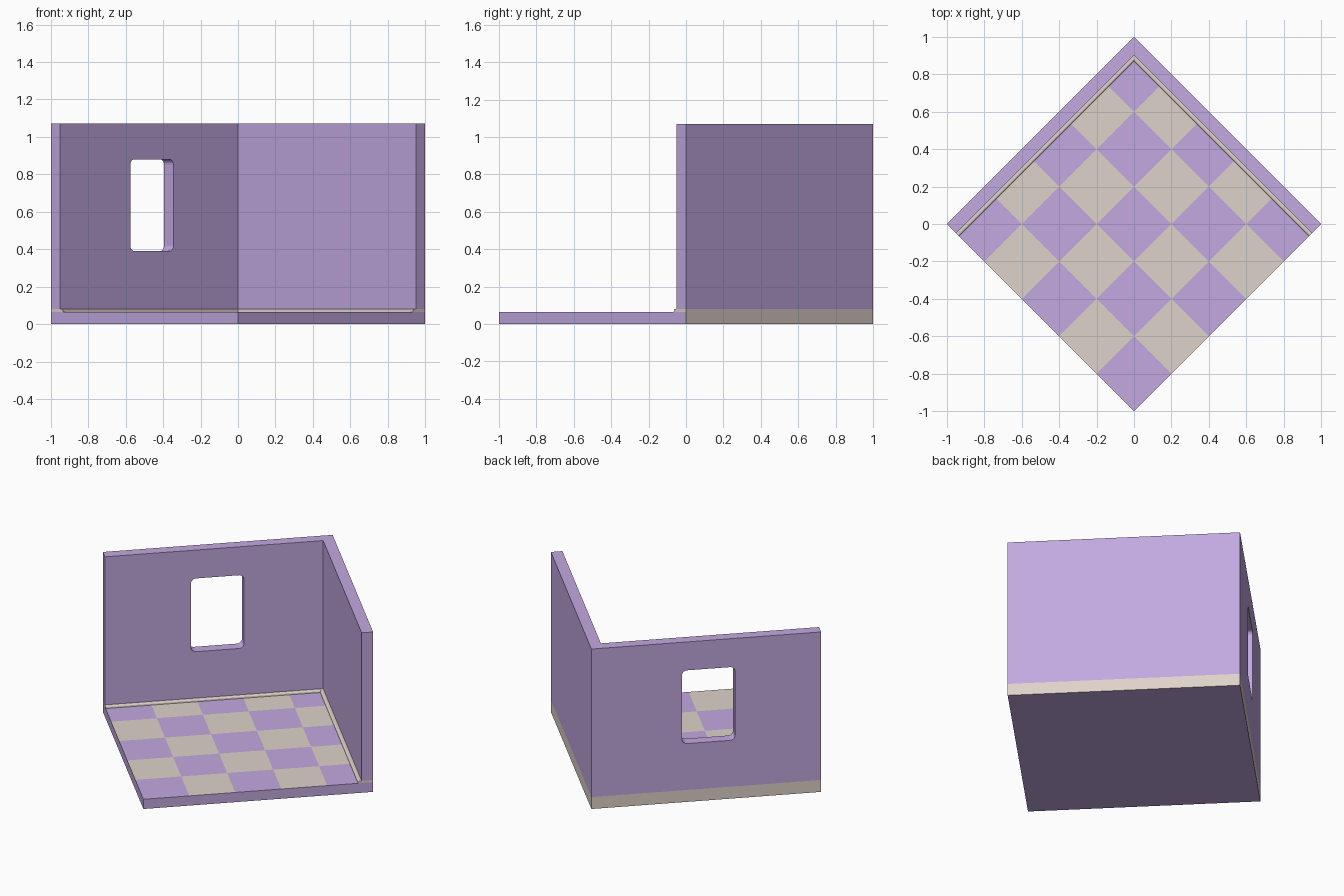
import bpy, bmesh, math
from mathutils import Matrix

if "Cube" in bpy.data.objects:
    bpy.data.objects.remove(bpy.data.objects["Cube"])

H = math.sqrt(0.5)          # half the side of the square room
T = 0.0707                  # wall thickness
FLOOR, BASE, TOP = 0.065, 0.08, 1.07
TURN = Matrix.Rotation(math.radians(45), 4, 'Z')   # room stands on a diagonal


def material(name, rgb):
    m = bpy.data.materials.new(name)
    m.diffuse_color = (*rgb, 1.0)
    m.use_nodes = True
    m.node_tree.nodes["Principled BSDF"].inputs["Base Color"].default_value = m.diffuse_color
    return m


purple = material("lilac", (0.54, 0.395, 0.75))
beige = material("warm beige", (0.73, 0.645, 0.585))


def finish(name, bm, mats):
    bmesh.ops.recalc_face_normals(bm, faces=bm.faces[:])
    bm.transform(TURN)
    me = bpy.data.meshes.new(name)
    bm.to_mesh(me)
    bm.free()
    for m in mats:
        me.materials.append(m)
    ob = bpy.data.objects.new(name, me)
    bpy.context.collection.objects.link(ob)
    return ob


def corner_sweep(name, profile, mat):
    """Sweep (distance inwards from wall face, height) round the back corner."""
    bm = bmesh.new()
    rows = []
    for d, z in profile:
        a = H - T - d
        rows.append([bm.verts.new(p) for p in ((-H, a, z), (a, a, z), (a, -H, z))])
    n = len(rows)
    for i in range(n):
        r, s = rows[i], rows[(i + 1) % n]
        for k in range(2):
            bm.faces.new((r[k], r[k + 1], s[k + 1], s[k]))
    for k in (0, 2):
        bm.faces.new([r[k] for r in rows])
    return finish(name, bm, [mat])


# Floor slab: 5 x 5 checkered top, beige on the two back sides
bm = bmesh.new()
bmesh.ops.create_grid(bm, x_segments=5, y_segments=5, size=H,
                      matrix=Matrix.Translation((0, 0, FLOOR)))
ext = bmesh.ops.extrude_face_region(bm, geom=bm.faces[:], use_keep_orig=True)
for g in ext["geom"]:
    if isinstance(g, bmesh.types.BMVert):
        g.co.z = 0.0
bmesh.ops.recalc_face_normals(bm, faces=bm.faces[:])
tile = 2 * H / 5
for f in bm.faces:
    c = f.calc_center_median()
    if c.z > FLOOR - 0.001:
        i, j = int((c.x + H) // tile), int((c.y + H) // tile)
        f.material_index = (i + j) % 2
    elif c.z > 0.001:
        f.material_index = int(max(c.x, c.y) > H - 0.001)
finish("checkered_floor", bm, [purple, beige])

# Beige base course with a rounded skirting lip inside
corner_sweep("skirting", [(-T, FLOOR), (-T, BASE), (0, BASE), (0.014, BASE),
                          (0.018, 0.078), (0.021, 0.074), (0.022, FLOOR)], beige)

# Two back walls
walls = corner_sweep("walls", [(-T, BASE), (-T, TOP), (0, TOP), (0, BASE)], purple)

# Window opening with rounded corners, cut through the left wall
bm = bmesh.new()
u0, u1, z0, z1, r = -0.177, 0.149, 0.39, 0.88, 0.03
pts = []
for q, (cx, cz) in enumerate(((u1 - r, z1 - r), (u0 + r, z1 - r),
                              (u0 + r, z0 + r), (u1 - r, z0 + r))):
    for k in range(6):
        a = math.radians(90 * q + 18 * k)
        pts.append((cx + r * math.cos(a), cz + r * math.sin(a)))
rings = [[bm.verts.new((x, y, z)) for x, z in pts] for y in (H - T - 0.1, H + 0.1)]
for ring in rings:
    bm.faces.new(ring)
for i in range(len(pts)):
    j = (i + 1) % len(pts)
    bm.faces.new((rings[0][i], rings[0][j], rings[1][j], rings[1][i]))
cutter = finish("window_cutter", bm, [purple])
cutter.hide_render = True

mod = walls.modifiers.new("window", 'BOOLEAN')
mod.operation = 'DIFFERENCE'
mod.solver = 'EXACT'
mod.object = cutter
bpy.context.view_layer.objects.active = walls
walls.select_set(True)
bpy.ops.object.modifier_apply(modifier="window")
bpy.data.objects.remove(cutter)
